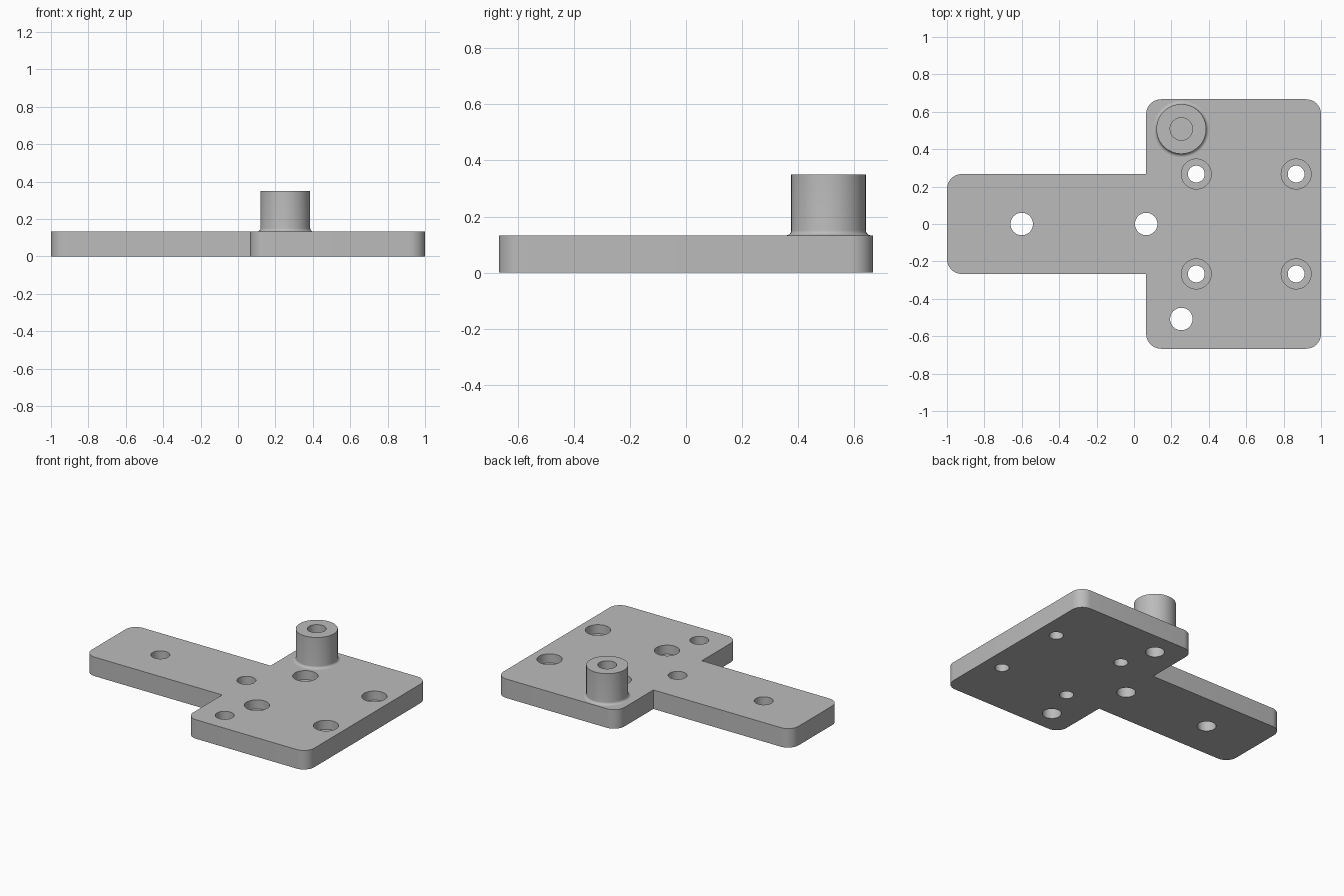
import bpy, bmesh
from math import cos, sin, pi, radians
from mathutils import Vector

cube = bpy.data.objects.get("Cube")
if cube:
    bpy.data.objects.remove(cube, do_unlink=True)

THICK = 0.133
BOSS = (0.253, 0.508)
SEGMENTS = 48

steel = bpy.data.materials.new("grey metal")
steel.use_nodes = True
steel.diffuse_color = (0.5, 0.5, 0.5, 1)
steel.node_tree.nodes["Principled BSDF"].inputs["Base Color"].default_value = (0.5, 0.5, 0.5, 1)


def make_object(name, bm):
    bmesh.ops.recalc_face_normals(bm, faces=bm.faces)
    mesh = bpy.data.meshes.new(name)
    bm.to_mesh(mesh)
    bm.free()
    mesh.materials.append(steel)
    obj = bpy.data.objects.new(name, mesh)
    bpy.context.collection.objects.link(obj)
    return obj


def select_only(obj):
    bpy.ops.object.select_all(action='DESELECT')
    obj.select_set(True)
    bpy.context.view_layer.objects.active = obj


def add_lathe(bm, profile, centre):
    """Closed solid turned about a vertical axis from (radius, z) points."""
    rings = []
    for r, z in profile:
        rings.append([bm.verts.new((centre[0] + r * cos(2 * pi * i / SEGMENTS),
                                    centre[1] + r * sin(2 * pi * i / SEGMENTS), z))
                      for i in range(SEGMENTS)])
    for low, high in zip(rings, rings[1:]):
        for i in range(SEGMENTS):
            j = (i + 1) % SEGMENTS
            bm.faces.new((low[i], low[j], high[j], high[i]))
    bm.faces.new(rings[0][::-1])
    bm.faces.new(rings[-1])


def rounded_outline(corners, steps=10):
    """Right-angled outline; each corner is (x, y, radius)."""
    points = []
    for k, (x, y, r) in enumerate(corners):
        p = Vector((x, y))
        if r == 0:
            points.append(p)
            continue
        before = Vector(corners[k - 1][:2])
        after = Vector(corners[(k + 1) % len(corners)][:2])
        u, v = (before - p).normalized(), (after - p).normalized()
        centre = p + (u + v) * r
        for s in range(steps + 1):
            a = pi / 2 * s / steps
            points.append(centre - v * r * cos(a) - u * r * sin(a))
    return points


# T-shaped plate with rounded outer corners
R = 0.08
half = [(-1, -0.267, R), (0.065, -0.267, 0), (0.065, -0.667, R), (1, -0.667, R)]
corners = half + [(x, -y, r) for x, y, r in reversed(half)]
bm = bmesh.new()
base = bm.faces.new([bm.verts.new((p.x, p.y, 0)) for p in rounded_outline(corners)])
top = bmesh.ops.extrude_face_region(bm, geom=[base])
bmesh.ops.translate(bm, vec=(0, 0, THICK),
                    verts=[g for g in top["geom"] if isinstance(g, bmesh.types.BMVert)])
plate = make_object("plate", bm)

# Hole cutters: plain holes, counterbored screw holes, blind hole under the boss
bm = bmesh.new()
for centre in [(-0.6, 0), (0.065, 0), (0.253, -0.508)]:
    add_lathe(bm, [(0.06, -0.1), (0.06, 0.3)], centre)
for x in (0.333, 0.867):
    for y in (-0.267, 0.267):
        add_lathe(bm, [(0.045, -0.1), (0.045, 0.07), (0.08, 0.07), (0.08, 0.3)], (x, y))
add_lathe(bm, [(0.06, -0.1), (0.06, 0.1)], BOSS)
cutter = make_object("hole_cutters", bm)
cutter.hide_render = True

cut = plate.modifiers.new("holes", 'BOOLEAN')
cut.object = cutter
cut.operation = 'DIFFERENCE'
cut.solver = 'EXACT'
select_only(plate)
bpy.ops.object.modifier_apply(modifier=cut.name)
bpy.data.objects.remove(cutter, do_unlink=True)

# Round boss with a filleted foot and a blind hole from the top
F = 0.018
foot = [(0.133 + F - F * sin(a), THICK + F - F * cos(a))
        for a in (pi / 2 * s / 6 for s in range(7))]
bm = bmesh.new()
add_lathe(bm, [(0.133 + F, THICK - 0.01)] + foot +
          [(0.133, 0.35), (0.06, 0.35), (0.06, 0.15)], BOSS)
boss = make_object("boss", bm)

for part in (plate, boss):
    select_only(part)
    bpy.ops.object.shade_smooth_by_angle(angle=radians(30))
